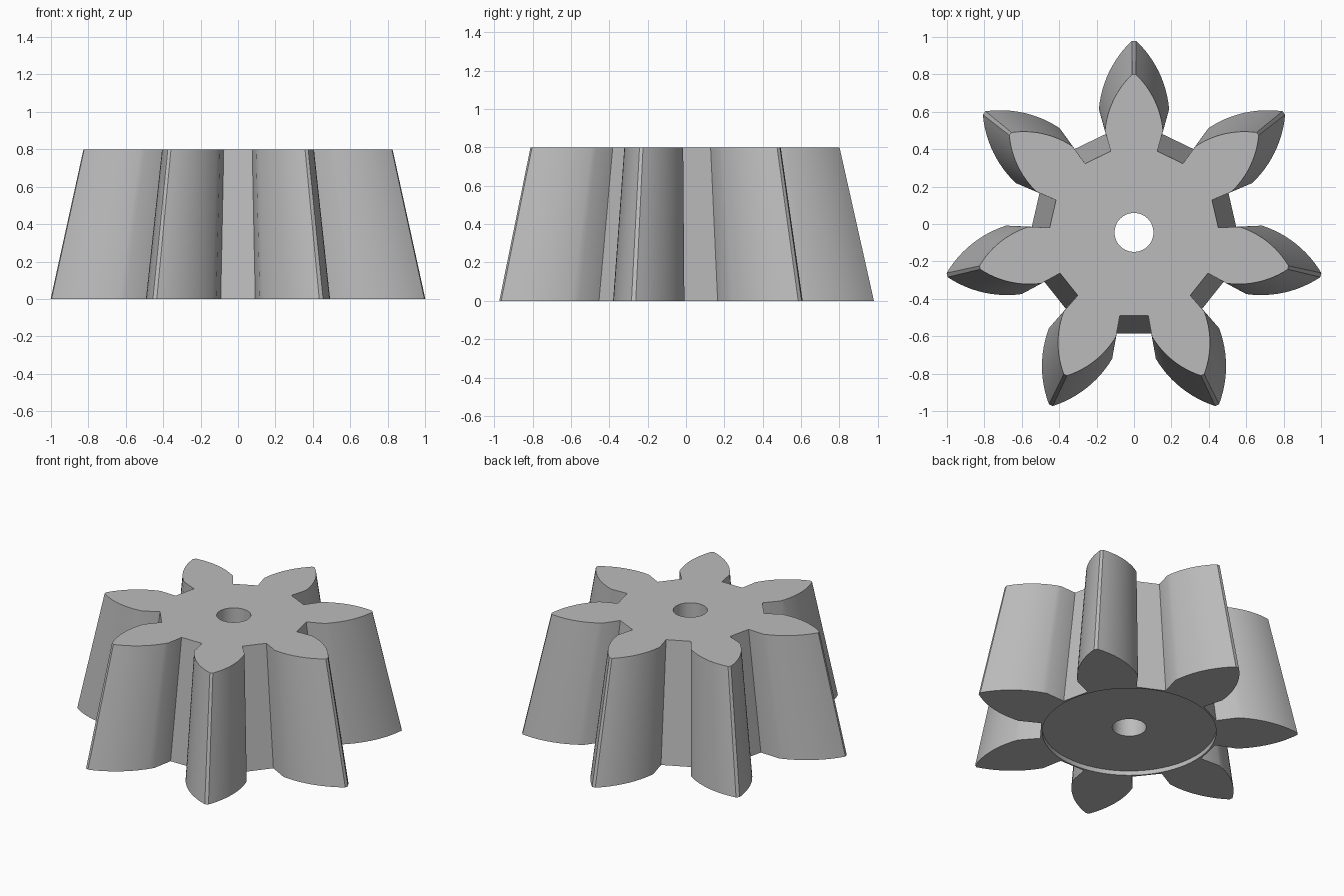
import bpy, bmesh, math
from mathutils import Vector, Matrix

if "Cube" in bpy.data.objects:
    bpy.data.objects.remove(bpy.data.objects["Cube"], do_unlink=True)

TEETH = 7
HEIGHT = 0.8
TAPER = 0.825          # top outline relative to the base
CENTRE_Y = -0.045
HOLE_R = 0.104
RECESS_R = 0.53
RECESS_Z = 0.03

# One steel colour
steel = bpy.data.materials.new("grey_steel")
steel.use_nodes = True
colour = (0.5, 0.5, 0.5, 1)
steel.diffuse_color = colour
steel.node_tree.nodes["Principled BSDF"].inputs["Base Color"].default_value = colour


def tooth_half():
    """Right side of a tooth pointing to +y: root corner, then arc to the tip."""
    centre, radius = Vector((-0.383, 0.609)), 0.573
    start, end, steps = math.radians(5), math.radians(46.5), 12
    points = [Vector((0.151, 0.526))]
    for i in range(steps + 1):
        a = start + (end - start) * i / steps
        points.append(centre + radius * Vector((math.cos(a), math.sin(a))))
    return points


def gear_outline():
    right = tooth_half()
    tooth = right + [Vector((-p.x, p.y)) for p in reversed(right)]
    return [Matrix.Rotation(math.tau * k / TEETH, 2) @ p
            for k in range(TEETH) for p in tooth]


def circle(radius, count=64):
    return [Vector((radius * math.cos(math.tau * i / count),
                    radius * math.sin(math.tau * i / count))) for i in range(count)]


bm = bmesh.new()


def ring(points, z, scale=1.0):
    verts = [bm.verts.new((p.x * scale, p.y * scale + CENTRE_Y, z)) for p in points]
    edges = [bm.edges.new((verts[i - 1], verts[i])) for i in range(len(verts))]
    return verts, edges


def wall(low, high):
    for i in range(len(low)):
        bm.faces.new((low[i - 1], low[i], high[i], high[i - 1]))


def cap(outer, inner):
    bmesh.ops.triangle_fill(bm, use_beauty=True, edges=outer + inner)


# Outline, recess and bore loops
outline = gear_outline()
base, base_e = ring(outline, 0)
top, top_e = ring(outline, HEIGHT, TAPER)
rim, rim_e = ring(circle(RECESS_R), 0)
floor, floor_e = ring(circle(RECESS_R), RECESS_Z)
bore_low, bore_low_e = ring(circle(HOLE_R), RECESS_Z)
bore_top, bore_top_e = ring(circle(HOLE_R), HEIGHT)

# Flat faces, then the walls joining them
cap(top_e, bore_top_e)
cap(base_e, rim_e)
cap(floor_e, bore_low_e)
wall(base, top)
wall(rim, floor)
wall(bore_low, bore_top)
bmesh.ops.recalc_face_normals(bm, faces=bm.faces)

mesh = bpy.data.meshes.new("bevel_gear")
bm.to_mesh(mesh)
bm.free()
mesh.materials.append(steel)
gear = bpy.data.objects.new("bevel_gear", mesh)
bpy.context.collection.objects.link(gear)

# Smooth curved flanks, crisp edges
bpy.ops.object.select_all(action='DESELECT')
gear.select_set(True)
bpy.context.view_layer.objects.active = gear
bpy.ops.object.shade_smooth_by_angle(angle=math.radians(30))
